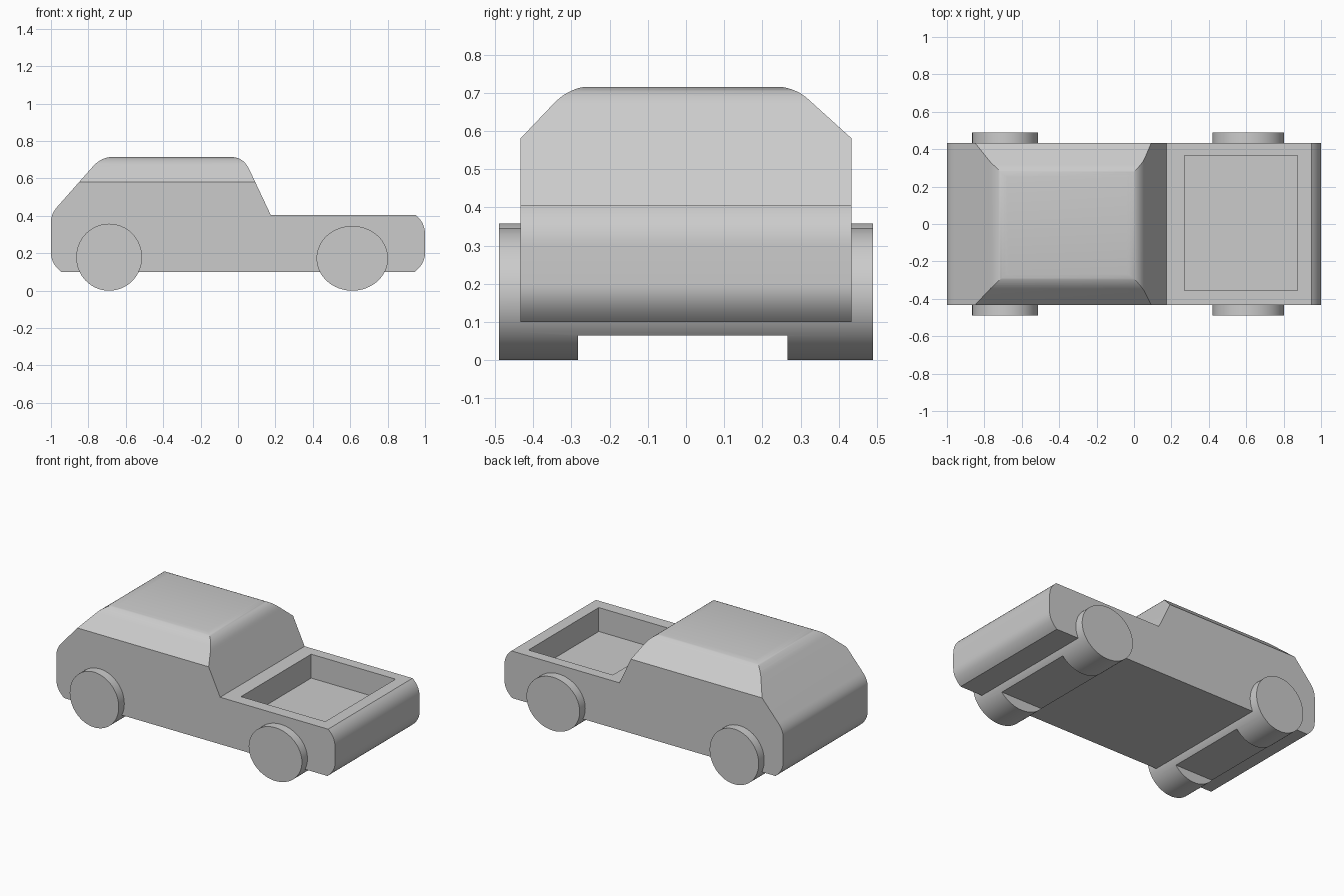
import bpy, bmesh, math
from mathutils import Vector

if "Cube" in bpy.data.objects:
    bpy.data.objects.remove(bpy.data.objects["Cube"], do_unlink=True)

grey = bpy.data.materials.new("plain grey")
grey.use_nodes = True
grey.diffuse_color = (0.6, 0.6, 0.6, 1)
grey.node_tree.nodes["Principled BSDF"].inputs["Base Color"].default_value = grey.diffuse_color


def round_corner(start, control, end, steps=10):
    """Points along a curved corner."""
    a, b, c = Vector(start), Vector(control), Vector(end)
    ts = [i / steps for i in range(steps + 1)]
    return [tuple(a * (1 - t) ** 2 + b * 2 * t * (1 - t) + c * t * t) for t in ts]


def prism(name, outline, low, high, axis):
    """Extrude an outline of (horizontal, z) points along x or y."""
    def place(p, d):
        return (p[0], d, p[1]) if axis == "y" else (d, p[0], p[1])
    bm = bmesh.new()
    face = bm.faces.new([bm.verts.new(place(p, low)) for p in outline])
    grown = bmesh.ops.extrude_face_region(bm, geom=[face])["geom"]
    shift = Vector(place((0, 0), high - low))
    bmesh.ops.translate(bm, vec=shift, verts=[v for v in grown if isinstance(v, bmesh.types.BMVert)])
    bmesh.ops.recalc_face_normals(bm, faces=bm.faces)
    mesh = bpy.data.meshes.new(name)
    bm.to_mesh(mesh)
    bm.free()
    mesh.materials.append(grey)
    obj = bpy.data.objects.new(name, mesh)
    bpy.context.collection.objects.link(obj)
    return obj


def box(name, x, y, z):
    return prism(name, [(x[0], z[0]), (x[1], z[0]), (x[1], z[1]), (x[0], z[1])], y[0], y[1], "y")


def carve(obj, cutter, operation="DIFFERENCE"):
    """Apply a boolean and drop the cutter."""
    mod = obj.modifiers.new("carve", "BOOLEAN")
    mod.operation, mod.object, mod.solver = operation, cutter, "EXACT"
    bpy.context.view_layer.objects.active = obj
    bpy.ops.object.modifier_apply(modifier=mod.name)
    bpy.data.objects.remove(cutter, do_unlink=True)


def smooth(obj):
    bpy.ops.object.select_all(action="DESELECT")
    obj.select_set(True)
    bpy.context.view_layer.objects.active = obj
    bpy.ops.object.shade_smooth_by_angle(angle=math.radians(30))


# Body: side outline of the cab and bed
side = (round_corner((-0.945, 0.1), (-1, 0.145), (-1, 0.2))
        + round_corner((-1, 0.37), (-1, 0.41), (-0.965, 0.45))
        + round_corner((-0.775, 0.665), (-0.73, 0.715), (-0.67, 0.715))
        + round_corner((-0.04, 0.715), (0.029, 0.715), (0.06, 0.649))
        + [(0.175, 0.405)]
        + round_corner((0.95, 0.405), (1, 0.365), (1, 0.3))
        + round_corner((1, 0.2), (1, 0.145), (0.945, 0.1)))
body = prism("truck_body", side, -0.433, 0.433, "y")

# Sloped shoulders of the cab, trimmed by an end outline
shoulders = ([(-0.6, -0.1), (-0.6, 0.405)]
             + round_corner((-0.345, 0.673), (-0.302, 0.717), (-0.245, 0.717))
             + round_corner((0.225, 0.717), (0.283, 0.717), (0.32, 0.683))
             + [(0.6, 0.43), (0.6, -0.1)])
carve(body, prism("shoulder_trim", shoulders, -1.2, 1.2, "x"), "INTERSECT")

# Open cargo bed
carve(body, box("bed_pocket", (0.27, 0.875), (-0.355, 0.365), (0.25, 0.6)))
smooth(body)

# Wheel pairs, joined across the underside by a flat raised centre
for name, x, rx, rz in (("rear_wheels", 0.611, 0.191, 0.173), ("front_wheels", -0.689, 0.176, 0.179)):
    angles = [math.tau * i / 64 for i in range(64)]
    rim = [(x + rx * math.cos(a), rz + rz * math.sin(a)) for a in angles]
    wheels = prism(name, rim, -0.49, 0.49, "y")
    carve(wheels, box("underside_notch", (x - 0.3, x + 0.3), (-0.282, 0.265), (-0.1, 0.065)))
    carve(wheels, box("body_clearance", (x - 0.3, x + 0.3), (-0.4, 0.4), (0.15, 0.5)))
    smooth(wheels)
